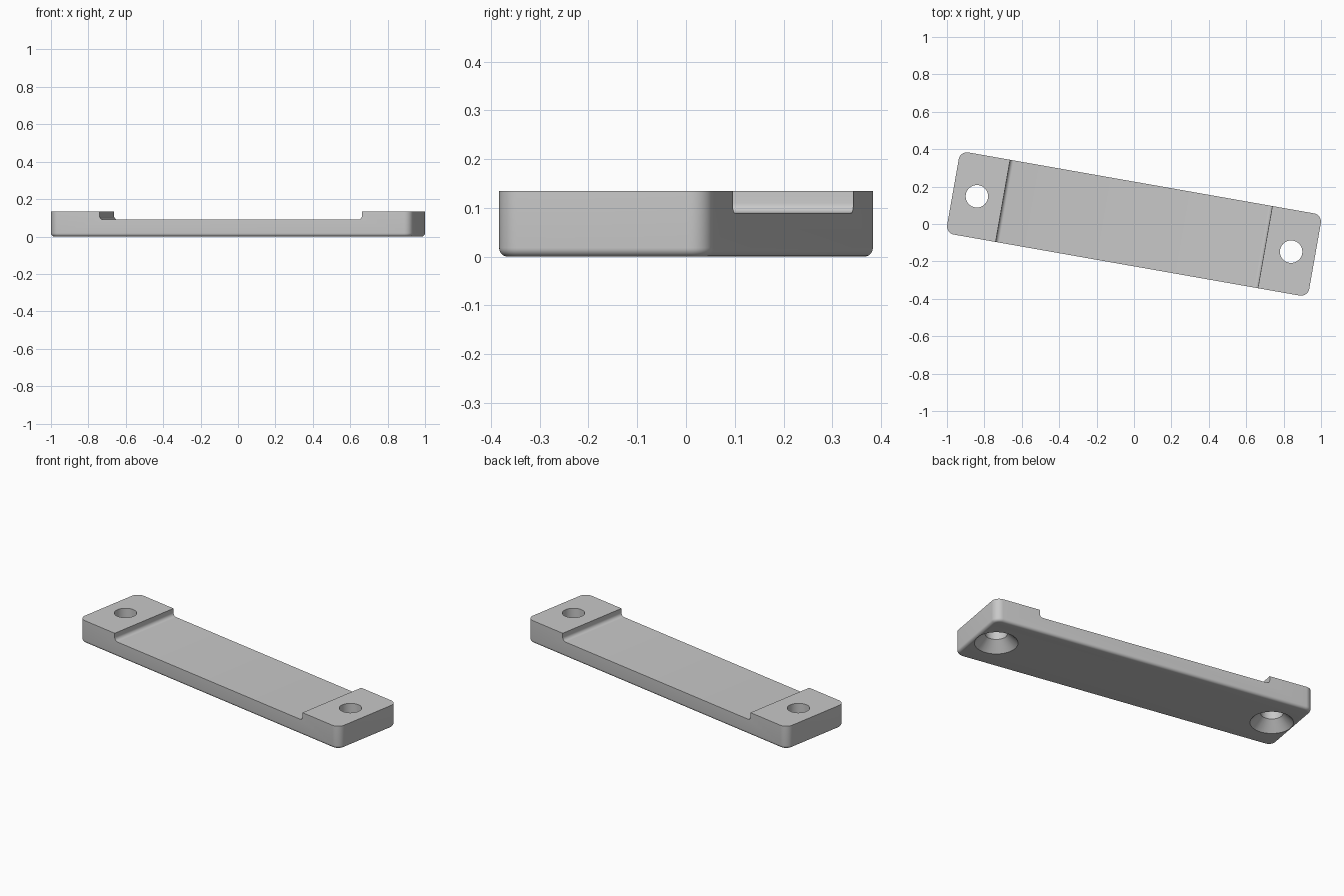
import bpy, bmesh, math
from mathutils import Matrix

if "Cube" in bpy.data.objects:
    bpy.data.objects.remove(bpy.data.objects["Cube"])

HALF_L, HALF_W, TOP = 0.983, 0.223, 0.135   # bar half length, half width, height
CORNER, EDGE = 0.045, 0.018                 # upright corner and bottom edge radii
FLOOR, STEP, FILLET = 0.09, 0.712, 0.02     # recess floor, half length, floor fillet
HOLE_X, HOLE_R, SINK_R = 0.853, 0.06, 0.117
YAW = math.radians(-10)

grey = bpy.data.materials.new("light grey")
grey.use_nodes = True
colour = (0.58, 0.58, 0.58, 1)
grey.diffuse_color = colour
grey.node_tree.nodes["Principled BSDF"].inputs["Base Color"].default_value = colour


def arc(cx, cy, r, start, end, n):
    """Points on an arc, angles in degrees."""
    return [(cx + r * math.cos(math.radians(start + (end - start) * i / n)),
             cy + r * math.sin(math.radians(start + (end - start) * i / n)))
            for i in range(n + 1)]


def loft(name, rings):
    """Closed solid through a stack of equal rings."""
    bm = bmesh.new()
    loops = [[bm.verts.new(p) for p in ring] for ring in rings]
    n = len(loops[0])
    for a, b in zip(loops, loops[1:]):
        for i in range(n):
            j = (i + 1) % n
            bm.faces.new((a[i], a[j], b[j], b[i]))
    bm.faces.new(loops[0][::-1])
    bm.faces.new(loops[-1])
    bmesh.ops.recalc_face_normals(bm, faces=bm.faces)
    mesh = bpy.data.meshes.new(name)
    bm.to_mesh(mesh)
    bm.free()
    obj = bpy.data.objects.new(name, mesh)
    bpy.context.collection.objects.link(obj)
    mesh.materials.append(grey)
    return obj


def rounded_rect(inset, z):
    r = CORNER - inset
    pts = []
    for k, (sx, sy) in enumerate([(1, 1), (-1, 1), (-1, -1), (1, -1)]):
        pts += arc(sx * (HALF_L - CORNER), sy * (HALF_W - CORNER), r,
                   90 * k, 90 * k + 90, 10)
    return [(x, y, z) for x, y in pts]


# Bar with rounded corners and a rounded bottom edge
edge = [(EDGE - EDGE * math.sin(t), EDGE - EDGE * math.cos(t))
        for t in (math.pi / 2 * i / 6 for i in range(7))]
bar = loft("mounting_bar", [rounded_rect(i, z) for i, z in edge] + [rounded_rect(0, TOP)])

# Recess across the top, filleted where its walls meet the floor
profile = [(STEP, TOP + 0.1), (-STEP, TOP + 0.1)]
profile += arc(-STEP + FILLET, FLOOR + FILLET, FILLET, 180, 270, 8)
profile += arc(STEP - FILLET, FLOOR + FILLET, FILLET, 270, 360, 8)
cutters = [loft("recess_cutter", [[(x, y, z) for x, z in profile] for y in (-0.4, 0.4)])]

# Screw holes, countersunk from below
sink = SINK_R - HOLE_R
for side, x in (("right", -HOLE_X), ("left", HOLE_X)):
    levels = [(SINK_R + 0.02, -0.02), (HOLE_R, sink), (HOLE_R, TOP + 0.05)]
    cutters.append(loft(side + "_hole_cutter", [
        [(px, py, z) for px, py in arc(x, 0, r, 0, 360, 48)[:-1]] for r, z in levels]))

bpy.context.view_layer.objects.active = bar
for cutter in cutters:
    cutter.hide_render = True
    mod = bar.modifiers.new(cutter.name, 'BOOLEAN')
    mod.operation, mod.solver, mod.object = 'DIFFERENCE', 'EXACT', cutter
    bpy.ops.object.modifier_apply(modifier=mod.name)
for cutter in cutters:
    bpy.data.objects.remove(cutter)

# Turn the bar on its base and shade it
bar.data.transform(Matrix.Rotation(YAW, 4, 'Z'))
bpy.ops.object.select_all(action='DESELECT')
bar.select_set(True)
bpy.ops.object.shade_smooth_by_angle(angle=math.radians(30))
